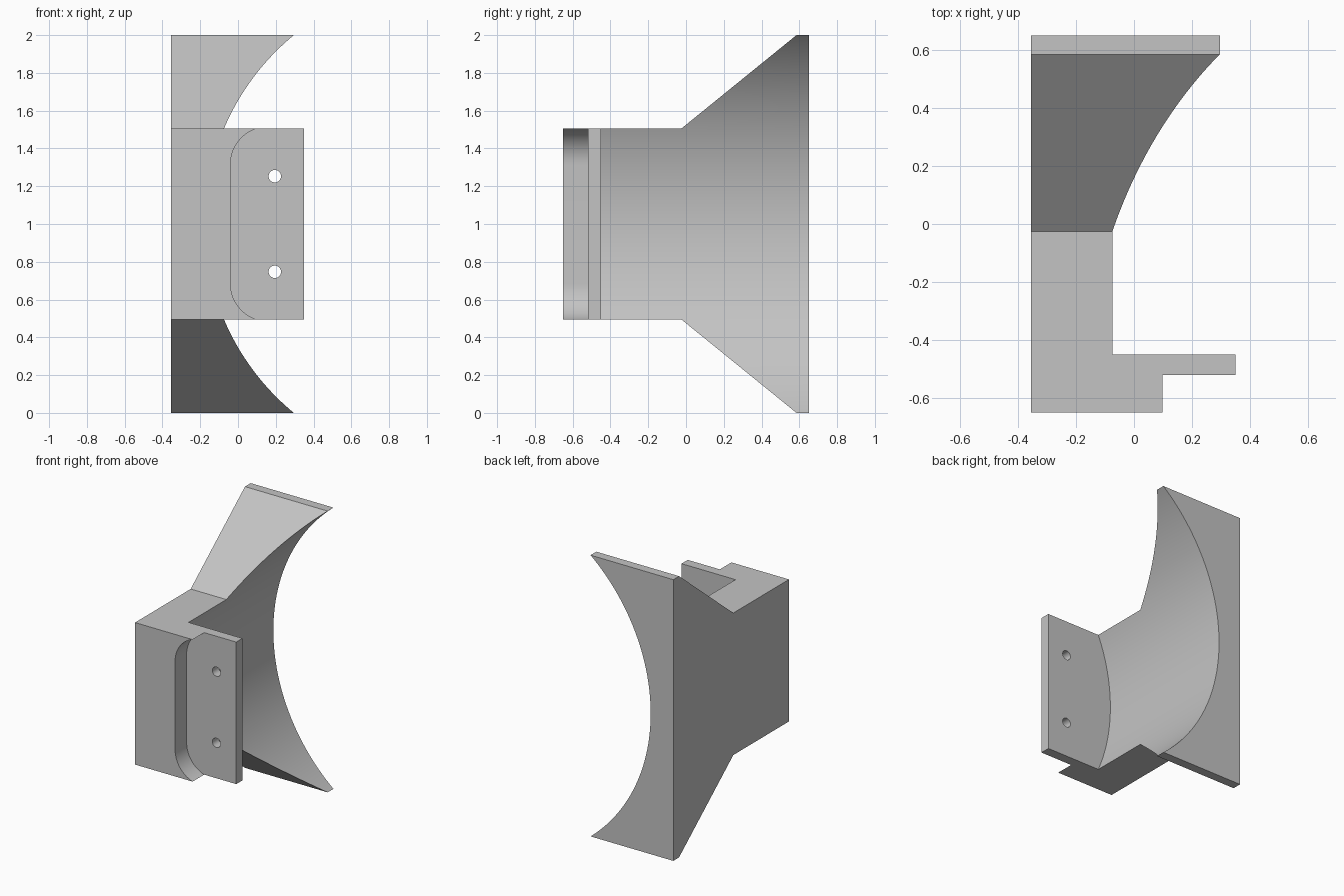
import bpy, bmesh
from math import cos, sin, radians
from mathutils import Vector

if "Cube" in bpy.data.objects:
    bpy.data.objects.remove(bpy.data.objects["Cube"], do_unlink=True)

grey = bpy.data.materials.new("plain grey")
grey.use_nodes = True
colour = (0.55, 0.55, 0.55, 1)
grey.diffuse_color = colour
grey.node_tree.nodes["Principled BSDF"].inputs["Base Color"].default_value = colour


def prism(name, points, sweep):
    """Closed outline of 3D points swept along a vector."""
    bm = bmesh.new()
    face = bm.faces.new([bm.verts.new(p) for p in points])
    swept = bmesh.ops.extrude_face_region(bm, geom=[face])["geom"]
    verts = [v for v in swept if isinstance(v, bmesh.types.BMVert)]
    bmesh.ops.translate(bm, verts=verts, vec=Vector(sweep))
    bmesh.ops.recalc_face_normals(bm, faces=bm.faces)
    mesh = bpy.data.meshes.new(name)
    bm.to_mesh(mesh)
    bm.free()
    mesh.materials.append(grey)
    obj = bpy.data.objects.new(name, mesh)
    bpy.context.collection.objects.link(obj)
    return obj


def arc(x, z, radius, start, end, steps):
    """Points on an arc in the front plane, angles in degrees."""
    angles = [radians(start + (end - start) * i / steps) for i in range(steps + 1)]
    return [(x + radius * cos(a), z + radius * sin(a)) for a in angles]


def front_cutter(name, outline, y0, y1):
    cutter = prism(name, [(x, y0, z) for x, z in outline], (0, y1 - y0, 0))
    cutter.hide_render = True
    return cutter


# Bracket body: side profile with flared back, swept across the width
upper = [(-0.65, 0.505), (-0.025, 0.505), (0.585, 1), (0.65, 1)]
side = [(y, 1 + h) for y, h in upper] + [(y, 1 - h) for y, h in reversed(upper)]
body = prism("bracket_body", [(-0.355, y, z) for y, z in side], (0.705, 0, 0))

# Large round hollow behind the mounting flange
cutters = [front_cutter("hollow_cutter", arc(1.117, 1, 1.294, 100, 260, 96), -0.45, 0.9)]

# Step in front of the flange, with rounded corners
step = arc(0.16, 1.315, 0.2, 90, 180, 16) + arc(0.16, 0.685, 0.2, 180, 270, 16)
cutters.append(front_cutter("step_cutter", step + [(0.6, 0.485), (0.6, 1.515)], -0.9, -0.52))

# Two screw holes
for z in (0.747, 1.253):
    cutters.append(front_cutter("hole_cutter", arc(0.195, z, 0.033, 0, 348.75, 31), -0.6, -0.4))

bpy.ops.object.select_all(action="DESELECT")
bpy.context.view_layer.objects.active = body
body.select_set(True)
for cutter in cutters:
    mod = body.modifiers.new(cutter.name, "BOOLEAN")
    mod.operation = "DIFFERENCE"
    mod.solver = "EXACT"
    mod.object = cutter
    bpy.ops.object.modifier_apply(modifier=mod.name)
    bpy.data.objects.remove(cutter, do_unlink=True)

bpy.ops.object.shade_smooth_by_angle(angle=radians(25))
